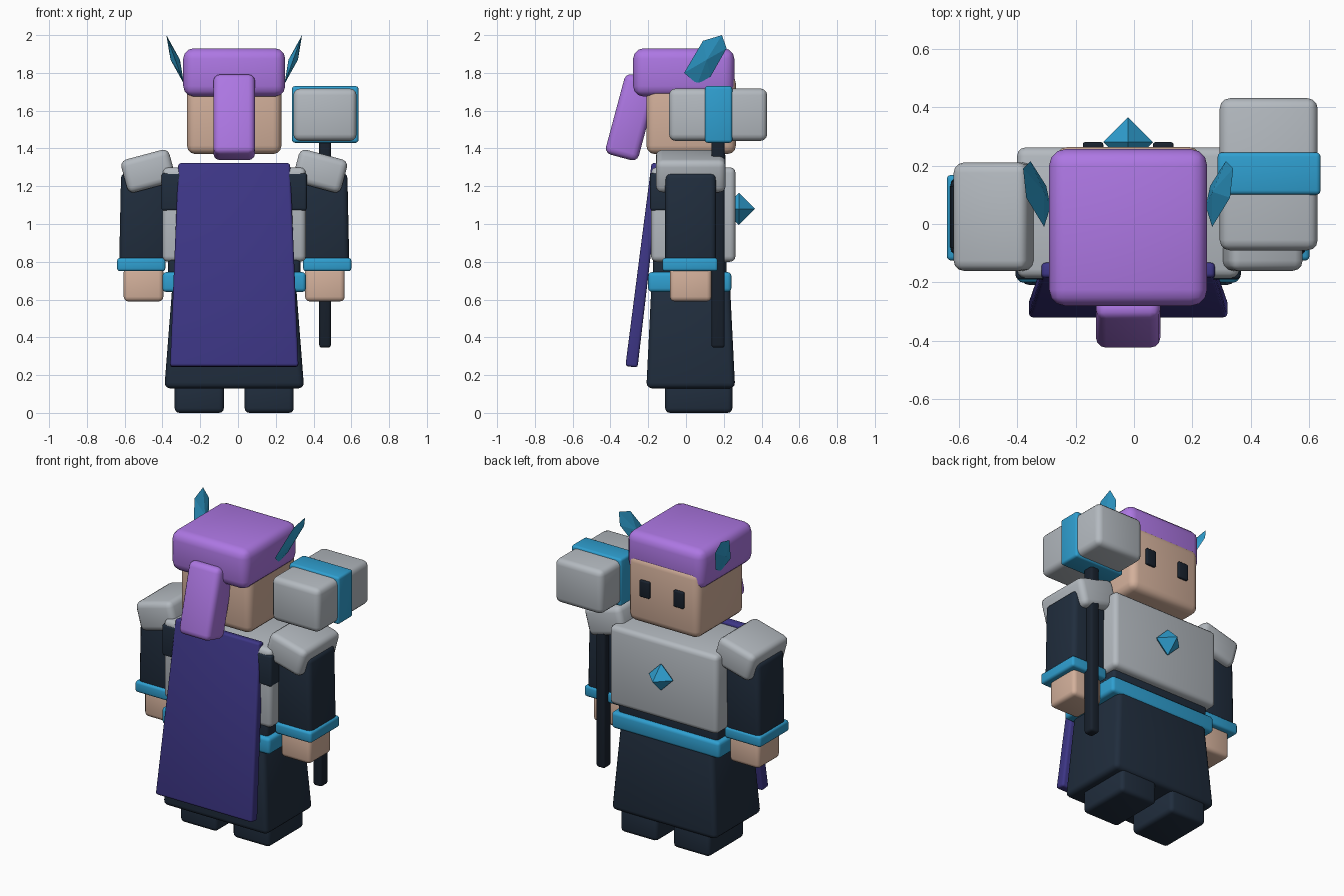
import bpy, bmesh, math
from mathutils import Vector, Matrix

if "Cube" in bpy.data.objects:
    bpy.data.objects.remove(bpy.data.objects["Cube"], do_unlink=True)

MID = -0.02  # body's plane of symmetry


def material(name, hexcode):
    rgb = [int(hexcode[i:i + 2], 16) / 255 for i in (0, 2, 4)]
    lin = [c / 12.92 if c <= 0.04045 else ((c + 0.055) / 1.055) ** 2.4 for c in rgb]
    mat = bpy.data.materials.new(name)
    mat.use_nodes = True
    mat.diffuse_color = (*lin, 1)
    mat.node_tree.nodes["Principled BSDF"].inputs["Base Color"].default_value = (*lin, 1)
    return mat


HAIR = material("violet hair", "AD77E3")
SKIN = material("skin", "D3B09B")
STEEL = material("pale steel", "B4BAC0")
CLOTH = material("dark cloth", "202D3D")
BLUE = material("bright blue", "2F9FD0")
CAPE = material("indigo cape", "3D3686")
WOOD = material("dark shaft", "18212D")


def finish(name, bm, mat, smooth=True):
    bmesh.ops.recalc_face_normals(bm, faces=bm.faces)
    mesh = bpy.data.meshes.new(name)
    bm.to_mesh(mesh)
    bm.free()
    mesh.materials.append(mat)
    obj = bpy.data.objects.new(name, mesh)
    bpy.context.collection.objects.link(obj)
    if smooth:
        bpy.ops.object.select_all(action='DESELECT')
        obj.select_set(True)
        bpy.context.view_layer.objects.active = obj
        bpy.ops.object.shade_smooth_by_angle(angle=math.radians(40))
    return obj


def block(name, mat, xs, ys, zs, bevel=0.03, top=(1, 1), tilt=0, axis='Y'):
    """Rounded box from its extents; top scales the upper face, tilt is in degrees."""
    bm = bmesh.new()
    bmesh.ops.create_cube(bm, size=1)
    for v in bm.verts:
        if v.co.z > 0:
            v.co.x *= top[0]
            v.co.y *= top[1]
    size = [b - a for a, b in (xs, ys, zs)]
    centre = [(a + b) / 2 for a, b in (xs, ys, zs)]
    bmesh.ops.scale(bm, vec=size, verts=bm.verts)
    bmesh.ops.bevel(bm, geom=bm.edges[:], offset=bevel, segments=3, profile=0.5,
                    affect='EDGES', clamp_overlap=True)
    move = Matrix.Translation(centre) @ Matrix.Rotation(math.radians(tilt), 4, axis)
    bmesh.ops.transform(bm, matrix=move, verts=bm.verts)
    return finish(name, bm, mat)


def about_mid(side, inner, outer):
    """Extents of a part at a distance from the middle, on one side."""
    return tuple(sorted((MID + side * inner, MID + side * outer)))


def centred(half):
    return (MID - half, MID + half)


# Robe, belt and chest armour
block("robe_skirt", CLOTH, centred(0.37), (-0.21, 0.26), (0.13, 0.70), 0.03, (0.88, 0.88))
block("belt", BLUE, centred(0.38), (-0.20, 0.24), (0.64, 0.745), 0.02)
block("waist", CLOTH, centred(0.35), (-0.175, 0.215), (0.70, 0.90), 0.02)
block("chest_armour", STEEL, centred(0.38), (-0.185, 0.262), (0.80, 1.30), 0.03)
block("back_strap", CLOTH, centred(0.385), (-0.19, 0.10), (1.07, 1.27), 0.015)

# Head, hair and ponytail
block("head", SKIN, centred(0.25), (-0.21, 0.264), (1.37, 1.79), 0.045)
block("hair", HAIR, centred(0.27), (-0.28, 0.256), (1.675, 1.93), 0.055)
block("ponytail", HAIR, centred(0.11), (-0.378, -0.198), (1.345, 1.785), 0.035,
      tilt=-15, axis='X')

# Cape, hanging away from the body towards its hem
block("cape", CAPE, centred(0.34), (-0.255, -0.190), (0.24, 1.325), 0.014, (0.87, 0.8),
      tilt=-7, axis='X')

# Mirrored limbs, armour and face details
for side, label in ((-1, "right"), (1, "left")):
    block(label + "_foot", CLOTH, about_mid(side, 0.055, 0.315), (-0.11, 0.245), (0, 0.18), 0.025)
    block(label + "_arm", CLOTH, about_mid(side, 0.36, 0.604), (-0.11, 0.16), (0.79, 1.27),
          0.03, tilt=-side * 1.2)
    block(label + "_cuff", BLUE, about_mid(side, 0.365, 0.62), (-0.125, 0.168), (0.75, 0.82), 0.015)
    block(label + "_hand", SKIN, about_mid(side, 0.375, 0.585), (-0.085, 0.135), (0.59, 0.77), 0.025)
    block(label + "_shoulder_pad", STEEL, about_mid(side, 0.323, 0.587), (-0.16, 0.21),
          (1.19, 1.37), 0.035, tilt=side * 15)
    block(label + "_eye", WOOD, about_mid(side, 0.085, 0.155), (0.25, 0.28), (1.55, 1.655), 0.008)

    # Crystal wing: a leaning outline with a ridge point on each face
    outline = [(0.19, 2.0), (0.09, 1.97), (-0.01, 1.80), (0.06, 1.74), (0.13, 1.78), (0.215, 1.93)]
    bm = bmesh.new()

    def wing_point(y, z, ridge=0):
        out = 0.28 + (z - 1.78) * 0.36 + ridge
        return bm.verts.new((MID + side * out, y, z))

    rim = [wing_point(y, z) for y, z in outline]
    for ridge in (0.025, -0.025):
        peak = wing_point(0.11, 1.87, ridge)
        for a, b in zip(rim, rim[1:] + rim[:1]):
            bm.faces.new((a, b, peak))
    finish(label + "_crystal_wing", bm, BLUE, smooth=False)

# Chest gem: octahedron
bm = bmesh.new()
bmesh.ops.create_cone(bm, segments=4, radius1=0.085, radius2=0, depth=0.085, cap_ends=False,
                      matrix=Matrix.Translation((0, 0, 0.0425)))
bmesh.ops.mirror(bm, geom=bm.verts[:] + bm.edges[:] + bm.faces[:], axis='Z', merge_dist=0.001)
bmesh.ops.transform(bm, verts=bm.verts, matrix=Matrix.Translation((MID, 0.28, 1.08))
                    @ Matrix.Rotation(math.radians(90), 4, 'X'))
finish("chest_gem", bm, BLUE, smooth=False)

# Hammer
block("hammer_shaft", WOOD, (0.43, 0.492), (0.135, 0.205), (0.345, 1.50), 0.015)
block("hammer_head", STEEL, (0.293, 0.628), (-0.09, 0.43), (1.44, 1.717), 0.035)
block("hammer_band", BLUE, (0.286, 0.638), (0.10, 0.245), (1.43, 1.73), 0.015)
